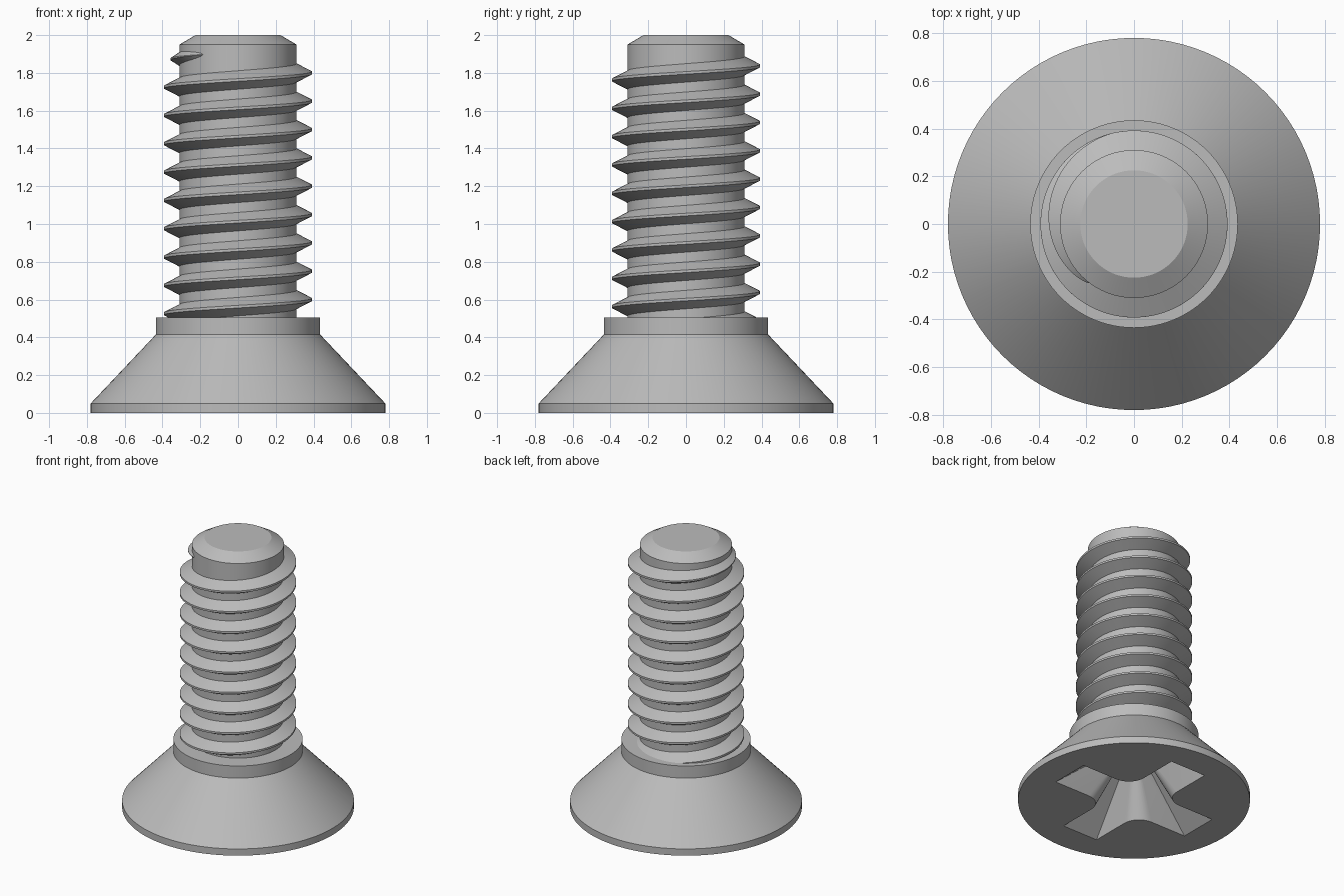
import bpy, bmesh, math

if "Cube" in bpy.data.objects:
    bpy.data.objects.remove(bpy.data.objects["Cube"], do_unlink=True)

SEGMENTS = 96
PITCH = 0.15
CORE = 0.31

steel = bpy.data.materials.new("grey_steel")
steel.use_nodes = True
steel.diffuse_color = (0.5, 0.5, 0.5, 1)
steel.node_tree.nodes["Principled BSDF"].inputs["Base Color"].default_value = (0.5, 0.5, 0.5, 1)


def loft(name, rings, closed_rings=True):
    """Skin a list of equal-length point rings and cap both ends."""
    bm = bmesh.new()
    loops = [[bm.verts.new(p) for p in ring] for ring in rings]
    n = len(loops[0])
    for a, b in zip(loops, loops[1:]):
        for i in range(n):
            j = (i + 1) % n
            bm.faces.new((a[i], a[j], b[j], b[i]))
    bm.faces.new(loops[0][::-1])
    bm.faces.new(loops[-1])
    bmesh.ops.recalc_face_normals(bm, faces=bm.faces[:])
    mesh = bpy.data.meshes.new(name)
    bm.to_mesh(mesh)
    bm.free()
    mesh.materials.append(steel)
    obj = bpy.data.objects.new(name, mesh)
    bpy.context.collection.objects.link(obj)
    return obj


def activate(obj):
    bpy.ops.object.select_all(action='DESELECT')
    obj.select_set(True)
    bpy.context.view_layer.objects.active = obj


def lathe(name, profile):
    angles = [math.tau * i / SEGMENTS for i in range(SEGMENTS)]
    return loft(name, [[(r * math.cos(a), r * math.sin(a), z) for a in angles]
                       for r, z in profile])


# Countersunk head with its collar, and the chamfered shank
head = lathe("head", [(0.78, 0), (0.78, 0.05), (0.435, 0.415), (0.435, 0.505)])
shank = lathe("shank", [(CORE, 0.45), (CORE, 1.95), (0.225, 2.0)])


# Cross-shaped driver recess, tapering with depth
def cross_outline(reach=0.565, half=0.145, fillet=0.13, steps=8):
    quarter = [(reach, -half), (reach, half)]
    c = half + fillet
    for i in range(steps + 1):
        a = math.radians(270 - 90 * i / steps)
        quarter.append((c + fillet * math.cos(a), c + fillet * math.sin(a)))
    points = []
    for k in range(4):
        co, si = round(math.cos(k * math.pi / 2)), round(math.sin(k * math.pi / 2))
        points += [(x * co - y * si, x * si + y * co) for x, y in quarter]
    return points


APEX = 0.47
outline = cross_outline()
cutter = loft("recess_cutter", [[(x * (1 - z / APEX), y * (1 - z / APEX), z) for x, y in outline]
                                for z in (-0.02, 0.34)])
cutter.hide_render = True
cut = head.modifiers.new("driver_recess", 'BOOLEAN')
cut.operation = 'DIFFERENCE'
cut.solver = 'EXACT'
cut.object = cutter
activate(head)
bpy.ops.object.modifier_apply(modifier=cut.name)
bpy.data.objects.remove(cutter, do_unlink=True)

# Helical thread that runs out into the shank near the tip
START, FADE, END = -9.2 * 360, 105, 235
steps = round((END - START) / 360 * SEGMENTS)
rings = []
for i in range(steps + 1):
    deg = START + (END - START) * i / steps
    a = math.radians(deg)
    z = 1.80 + PITCH * deg / 360
    k = min(1, max(0.0001, (END - deg) / (END - FADE))) ** 0.6
    root, crest = CORE - 0.01, CORE - 0.005 + 0.087 * k
    wide, flat = 0.054 * k ** 0.5, 0.007 * k
    section = [(root, -wide), (crest, -flat), (crest, flat), (root, wide)]
    rings.append([(r * math.cos(a), r * math.sin(a), z + h) for r, h in section])
thread = loft("thread", rings)

for part in (head, shank, thread):
    activate(part)
    bpy.ops.object.shade_smooth_by_angle(angle=math.radians(25))
